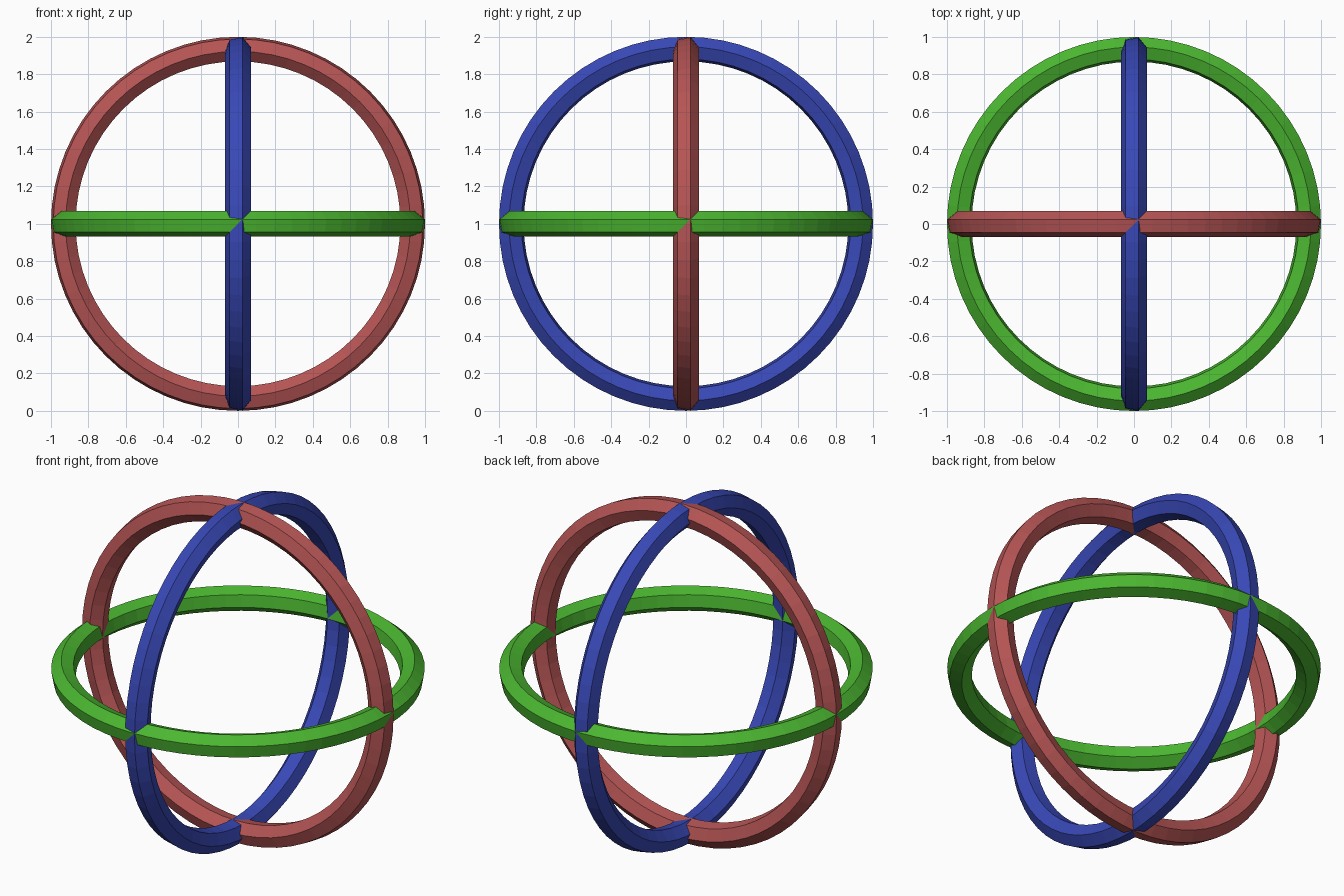
import bpy, bmesh, math
from mathutils import Vector, Matrix

if "Cube" in bpy.data.objects:
    bpy.data.objects.remove(bpy.data.objects["Cube"])

CENTRE = Vector((0, 0, 1))
RING_R, TUBE_R = 0.934, 0.07      # ring radius and tube radius
SEGMENTS, SIDES = 64, 6           # six-sided tube
TILT = math.radians(20)           # twist of the tube section


def material(name, rgb):
    mat = bpy.data.materials.new(name)
    mat.diffuse_color = (*rgb, 1)
    mat.use_nodes = True
    mat.node_tree.nodes["Principled BSDF"].inputs["Base Color"].default_value = mat.diffuse_color
    return mat


def ring(name, mat, axis):
    # Spin a twisted hexagon around the z axis
    bm = bmesh.new()
    section = []
    for k in range(SIDES):
        a = TILT + math.tau * k / SIDES
        section.append(bm.verts.new((RING_R + TUBE_R * math.cos(a), 0, TUBE_R * math.sin(a))))
    edges = [bm.edges.new((section[k], section[(k + 1) % SIDES])) for k in range(SIDES)]
    bmesh.ops.spin(bm, geom=section + edges, cent=(0, 0, 0), axis=(0, 0, 1),
                   angle=math.tau, steps=SEGMENTS, use_merge=True)
    bmesh.ops.remove_doubles(bm, verts=bm.verts, dist=1e-4)

    # Turn the ring so that its own axis points along the chosen world axis
    n = Vector(axis)
    u = Vector((n.z, n.x, n.y))
    v = n.cross(u)
    turn = Matrix((u, v, n)).transposed().to_4x4()
    bm.transform(Matrix.Translation(CENTRE) @ turn)
    bmesh.ops.recalc_face_normals(bm, faces=bm.faces)

    mesh = bpy.data.meshes.new(name)
    bm.to_mesh(mesh)
    bm.free()
    mesh.materials.append(mat)
    obj = bpy.data.objects.new(name, mesh)
    bpy.context.collection.objects.link(obj)
    return obj


# Three crossing rings, one per world axis
ring("horizontal_ring", material("green", (0.07, 0.47, 0.03)), (0, 0, 1))
ring("front_facing_ring", material("red", (0.47, 0.09, 0.09)), (0, 1, 0))
ring("side_facing_ring", material("blue", (0.04, 0.065, 0.47)), (1, 0, 0))
